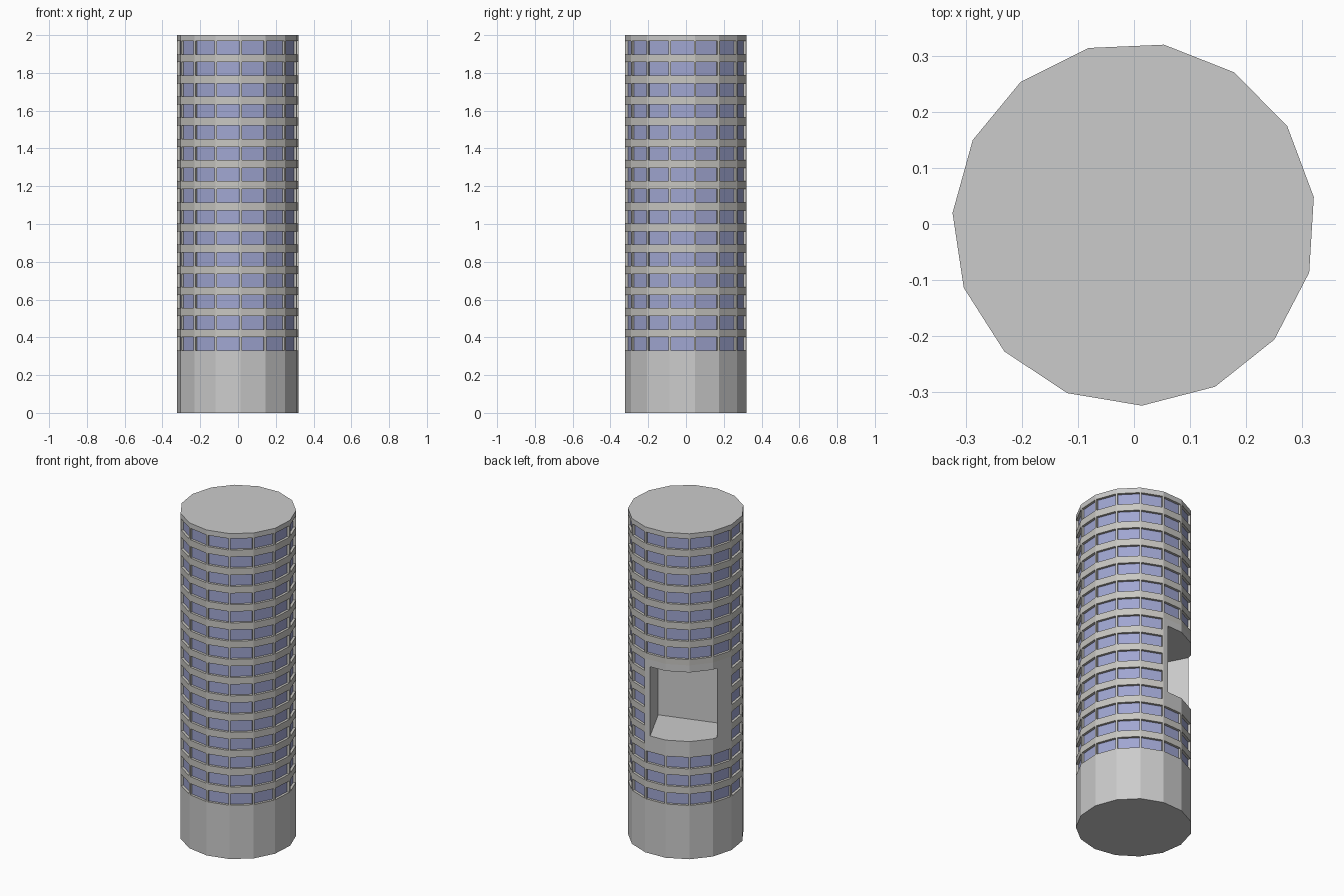
import bpy, bmesh, math
from mathutils import Vector

SIDES, RADIUS, TURN = 15, 0.324, 8.5
ROWS, FIRST, PITCH, ROW_H = 15, 0.324, 0.112, 0.083
FRAME, RECESS = 0.0065, 0.015
BLANK_ROWS, BLANK_SIDES = range(3, 8), range(3, 7)

cube = bpy.data.objects.get("Cube")
if cube:
    bpy.data.objects.remove(cube, do_unlink=True)


def material(name, rgb):
    m = bpy.data.materials.new(name)
    m.use_nodes = True
    m.diffuse_color = (*rgb, 1)
    m.node_tree.nodes["Principled BSDF"].inputs["Base Color"].default_value = (*rgb, 1)
    return m


concrete = material("concrete", (0.6, 0.6, 0.6))
band_grey = material("band grey", (0.58, 0.57, 0.54))
glass = material("window blue", (0.35, 0.38, 0.64))


def make_object(name, bm, mats):
    bmesh.ops.recalc_face_normals(bm, faces=bm.faces)
    mesh = bpy.data.meshes.new(name)
    bm.to_mesh(mesh)
    bm.free()
    for m in mats:
        mesh.materials.append(m)
    ob = bpy.data.objects.new(name, mesh)
    bpy.context.collection.objects.link(ob)
    return ob


# Tower shell: stacked rings, alternating bands and window rows
bm = bmesh.new()
levels = [0.0]
for r in range(ROWS):
    levels += [FIRST + r * PITCH, FIRST + r * PITCH + ROW_H]
levels.append(2.0)
rings = []
for z in levels:
    ring = []
    for i in range(SIDES):
        a = math.radians(TURN + i * 360 / SIDES)
        ring.append(bm.verts.new((RADIUS * math.cos(a), RADIUS * math.sin(a), z)))
    rings.append(ring)
bm.faces.new(list(reversed(rings[0])))
bm.faces.new(rings[-1])
windows = []
for k in range(len(levels) - 1):
    for i in range(SIDES):
        j = (i + 1) % SIDES
        f = bm.faces.new((rings[k][i], rings[k][j], rings[k + 1][j], rings[k + 1][i]))
        row = k // 2
        blank = i in BLANK_SIDES and row in BLANK_ROWS
        f.material_index = 1 if 0 < k < len(levels) - 2 and not blank else 0
        if k % 2 and not blank:
            windows.append(f)

# Windows: framed, then pushed straight into the wall
bm.normal_update()
bmesh.ops.inset_individual(bm, faces=windows, thickness=FRAME, use_even_offset=True)
bmesh.ops.inset_individual(bm, faces=windows, thickness=0.0, depth=-RECESS)
for f in windows:
    f.material_index = 2
tower = make_object("tower", bm, (concrete, band_grey, glass))

# Deep open terrace cut into the back
bm = bmesh.new()
plan = [(-0.10, 0.568), (0.144, 0.064), (-0.208, -0.043), (-0.40, 0.32)]
base = bm.faces.new([bm.verts.new((x, y, 0.723)) for x, y in plan])
top = bmesh.ops.extrude_face_region(bm, geom=[base])["geom"]
bmesh.ops.translate(bm, vec=Vector((0, 0, 0.425)),
                    verts=[v for v in top if isinstance(v, bmesh.types.BMVert)])
cutter = make_object("terrace_cutter", bm, (concrete,))
cutter.hide_render = True

cut = tower.modifiers.new("terrace", "BOOLEAN")
cut.operation, cut.solver, cut.object = "DIFFERENCE", "EXACT", cutter
bpy.context.view_layer.objects.active = tower
tower.select_set(True)
bpy.ops.object.modifier_apply(modifier=cut.name)
bpy.data.objects.remove(cutter, do_unlink=True)
